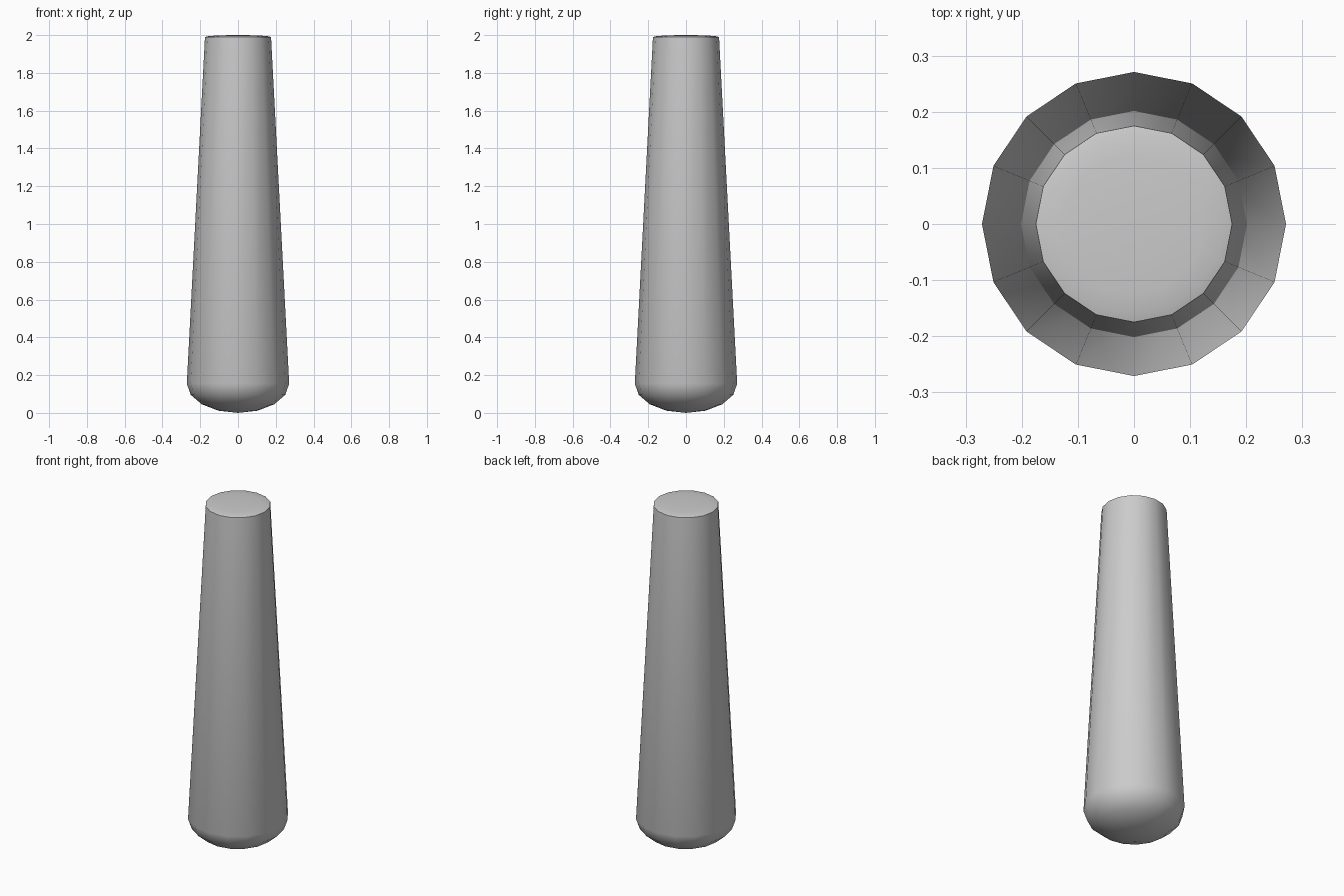
import bpy, bmesh
from math import sin, cos, pi, radians

if "Cube" in bpy.data.objects:
    bpy.data.objects.remove(bpy.data.objects["Cube"])

SIDES = 16
R_LOW, Z_LOW = 0.271, 0.155     # wide end, where the rounded foot begins
R_TOP, Z_TOP = 0.175, 1.99      # narrow end, where the shallow cap begins


def quarter(radius, z, depth):
    """Quarter ellipse profile from the rim (k=0) towards the axis."""
    return [(radius * cos(k * pi / 8), z + depth * sin(k * pi / 8)) for k in range(4)]


# Profile from foot to cap; the two poles are added as single vertices
profile = quarter(R_LOW, Z_LOW, -Z_LOW)[::-1] + quarter(R_TOP, Z_TOP, 2.0 - Z_TOP)

bm = bmesh.new()
rings = [[bm.verts.new((r * cos(2 * pi * i / SIDES), r * sin(2 * pi * i / SIDES), z))
          for i in range(SIDES)] for r, z in profile]
foot_pole = bm.verts.new((0, 0, 0))
cap_pole = bm.verts.new((0, 0, 2))

for i in range(SIDES):
    j = (i + 1) % SIDES
    for low, high in zip(rings, rings[1:]):
        bm.faces.new((low[i], low[j], high[j], high[i]))
    bm.faces.new((foot_pole, rings[0][j], rings[0][i]))
    bm.faces.new((cap_pole, rings[-1][i], rings[-1][j]))

# Tapered shaft with rounded foot
mesh = bpy.data.meshes.new("tapered_shaft")
bm.to_mesh(mesh)
bm.free()
shaft = bpy.data.objects.new("tapered_shaft", mesh)
bpy.context.collection.objects.link(shaft)
bpy.context.view_layer.objects.active = shaft
shaft.select_set(True)
bpy.ops.object.shade_smooth_by_angle(angle=radians(35))
